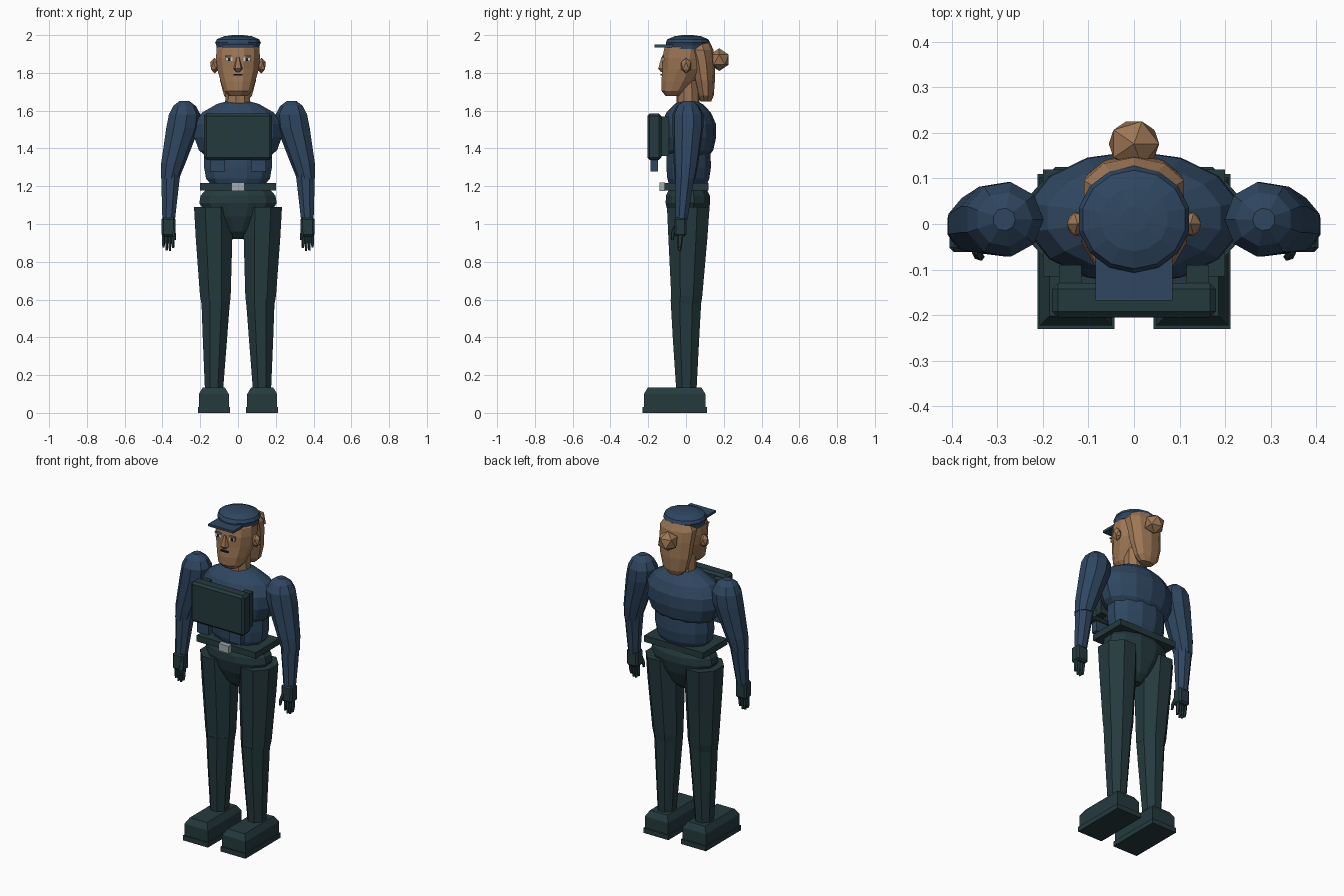
import bpy, bmesh, math
from mathutils import Vector


def material(name, r, g, b):
    m = bpy.data.materials.new(name)
    m.diffuse_color = (r, g, b, 1)
    return m


NAVY = material("navy cloth", 0.028, 0.062, 0.118)
DARK = material("dark green cloth", 0.018, 0.042, 0.048)
SKIN = material("brown skin", 0.34, 0.185, 0.09)
GREY = material("buckle grey", 0.36, 0.42, 0.44)
WHITE = material("eye white", 0.6, 0.65, 0.68)
BLACK = material("dark detail", 0.01, 0.014, 0.02)


def finish(name, bm, mat):
    bmesh.ops.recalc_face_normals(bm, faces=bm.faces)
    me = bpy.data.meshes.new(name)
    bm.to_mesh(me)
    bm.free()
    me.materials.append(mat)
    ob = bpy.data.objects.new(name, me)
    bpy.context.collection.objects.link(ob)
    return ob


def box(name, lo, hi, mat, bevel=0):
    bm = bmesh.new()
    bmesh.ops.create_cube(bm, size=1)
    for v in bm.verts:
        v.co = [(a + b) / 2 + c * (b - a) for a, b, c in zip(lo, hi, v.co)]
    if bevel:
        bmesh.ops.bevel(bm, geom=bm.edges[:], offset=bevel, segments=1, affect='EDGES')
    return finish(name, bm, mat)


def loft(name, rings, n, mat, phase=0.5):
    """Stack of elliptical rings, each (x, y, z, rx, ry), capped at both ends."""
    bm = bmesh.new()
    loops = []
    for x, y, z, rx, ry in rings:
        angles = [2 * math.pi * (i + phase) / n for i in range(n)]
        loops.append([bm.verts.new((x + rx * math.cos(a), y + ry * math.sin(a), z)) for a in angles])
    for a, b in zip(loops, loops[1:]):
        for i in range(n):
            j = (i + 1) % n
            bm.faces.new((a[i], a[j], b[j], b[i]))
    bm.faces.new(loops[0])
    bm.faces.new(loops[-1])
    return finish(name, bm, mat)


def ball(name, c, r, mat, sub=1):
    bm = bmesh.new()
    bmesh.ops.create_icosphere(bm, subdivisions=sub, radius=1)
    for v in bm.verts:
        v.co = Vector(c) + Vector([p * q for p, q in zip(v.co, r)])
    return finish(name, bm, mat)


def mirror(ob):
    # duplicate across x by a modifier
    ob.modifiers.new("mirror", 'MIRROR').use_mirror_merge = False
    return ob


# boots
mirror(box("boot_sole", (0.043, -0.23, 0), (0.212, 0.11, 0.03), DARK))
mirror(loft("boot_upper", [(0.128, -0.06, 0.03, 0.112, 0.23), (0.128, -0.06, 0.1, 0.112, 0.23),
                           (0.128, -0.06, 0.135, 0.082, 0.2)], 4, DARK))

# legs
mirror(loft("lower_leg", [(0.127, 0.002, 0.12, 0.052, 0.058), (0.122, 0.0, 0.4, 0.07, 0.076),
                          (0.118, 0.0, 0.6, 0.082, 0.088)], 8, DARK))
mirror(loft("upper_leg", [(0.118, 0.0, 0.57, 0.08, 0.085), (0.12, 0.004, 0.62, 0.088, 0.089),
                          (0.127, 0.01, 0.93, 0.105, 0.112), (0.132, 0.012, 1.09, 0.109, 0.122)], 8, DARK))

# pelvis
loft("pelvis", [(0, 0.01, 0.92, 0.035, 0.03), (0, 0.01, 0.96, 0.08, 0.07), (0, 0.01, 1.04, 0.165, 0.105),
                (0, 0.01, 1.11, 0.212, 0.122), (0, 0.01, 1.15, 0.205, 0.12), (0, 0.01, 1.19, 0.17, 0.1)], 12, DARK)

# belt and buckle
box("belt", (-0.2, -0.115, 1.178), (0.2, 0.12, 1.216), DARK)
box("buckle", (-0.035, -0.14, 1.175), (0.035, -0.11, 1.22), GREY)

# torso
loft("abdomen", [(0, 0.01, 1.2, 0.14, 0.1), (0, 0.012, 1.24, 0.175, 0.115), (0, 0.014, 1.3, 0.186, 0.122),
                 (0, 0.014, 1.38, 0.185, 0.12), (0, 0.014, 1.46, 0.15, 0.1)], 12, NAVY)
loft("chest", [(0, 0.014, 1.34, 0.15, 0.09), (0, 0.014, 1.39, 0.212, 0.13), (0, 0.014, 1.46, 0.238, 0.146),
               (0, 0.014, 1.53, 0.235, 0.144), (0, 0.014, 1.59, 0.195, 0.118),
               (0, 0.014, 1.635, 0.115, 0.075), (0, 0.014, 1.65, 0.06, 0.045)], 14, NAVY)

# front carrier plate with pouches
box("chest_plate", (-0.18, -0.205, 1.34), (0.18, -0.13, 1.585), DARK, 0.013)
mirror(box("pouch", (0.07, -0.188, 1.277), (0.147, -0.148, 1.345), NAVY))
mirror(box("plate_strap", (0.115, -0.15, 1.36), (0.165, -0.09, 1.57), DARK))

# arms
mirror(loft("upper_arm", [(0.362, -0.005, 1.24, 0.05, 0.055), (0.345, 0.0, 1.32, 0.066, 0.066),
                          (0.295, 0.01, 1.51, 0.09, 0.083), (0.285, 0.01, 1.58, 0.086, 0.083),
                          (0.285, 0.01, 1.625, 0.062, 0.06), (0.285, 0.01, 1.652, 0.025, 0.025)], 9, NAVY))
mirror(loft("forearm", [(0.367, -0.024, 1.02, 0.036, 0.034), (0.362, -0.014, 1.14, 0.045, 0.044),
                        (0.356, -0.004, 1.26, 0.054, 0.055), (0.35, 0.0, 1.31, 0.045, 0.05)], 8, NAVY))

# hands
mirror(box("palm", (0.332, -0.062, 0.935), (0.405, 0.002, 1.035), DARK, 0.01))
for i in range(4):
    x = 0.344 + i * 0.017
    low = (0.872, 0.858, 0.86, 0.875)[i]
    mirror(loft("finger", [(x, -0.035, low, 0.006, 0.009), (x, -0.032, 0.9, 0.009, 0.013),
                           (x, -0.03, 0.945, 0.009, 0.014)], 5, DARK))
mirror(loft("thumb", [(0.335, -0.072, 0.915, 0.007, 0.008), (0.34, -0.07, 0.95, 0.011, 0.011),
                      (0.348, -0.055, 0.99, 0.01, 0.012)], 5, DARK))

# neck and head
loft("neck", [(0, 0.012, 1.62, 0.068, 0.062), (0, 0.008, 1.76, 0.066, 0.062)], 9, SKIN)
loft("head", [(0, -0.065, 1.678, 0.05, 0.045), (0, -0.06, 1.705, 0.078, 0.072), (0, -0.04, 1.755, 0.095, 0.094),
              (0, -0.016, 1.82, 0.114, 0.112), (0, -0.01, 1.88, 0.12, 0.118), (0, -0.004, 1.93, 0.118, 0.115),
              (0, 0, 1.965, 0.09, 0.09)], 12, SKIN)
mirror(ball("ear", (0.124, 0.0, 1.838), (0.026, 0.03, 0.042), SKIN))
loft("nose", [(0, -0.125, 1.805, 0.012, 0.01), (0, -0.13, 1.822, 0.026, 0.021),
              (0, -0.12, 1.885, 0.009, 0.012)], 5, SKIN, 0.25)

# eyes, brows and mouth
mirror(box("eye", (0.028, -0.126, 1.863), (0.066, -0.117, 1.881), WHITE))
mirror(box("iris", (0.04, -0.128, 1.864), (0.054, -0.122, 1.88), BLACK))
mirror(box("brow", (0.024, -0.127, 1.884), (0.07, -0.118, 1.891), SKIN))
box("mouth", (-0.025, -0.136, 1.786), (0.025, -0.127, 1.795), BLACK)

# hair and bun
loft("hair", [(0, 0.105, 1.648, 0.045, 0.028), (0, 0.105, 1.68, 0.078, 0.042), (0, 0.098, 1.76, 0.1, 0.055),
              (0, 0.086, 1.86, 0.11, 0.066), (0, 0.072, 1.92, 0.115, 0.074), (0, 0.06, 1.96, 0.09, 0.068)],
     10, SKIN)
ball("hair_bun", (0, 0.176, 1.87), (0.062, 0.058, 0.06), SKIN)

# cap
loft("cap", [(0, 0.008, 1.925, 0.117, 0.112), (0, 0.008, 1.945, 0.118, 0.113), (0, 0.01, 1.96, 0.124, 0.117),
             (0, 0.01, 1.978, 0.115, 0.108), (0, 0.01, 1.994, 0.075, 0.07), (0, 0.01, 2.0, 0.03, 0.028)], 14, NAVY)
box("cap_brim", (-0.085, -0.168, 1.935), (0.085, -0.05, 1.949), NAVY)
